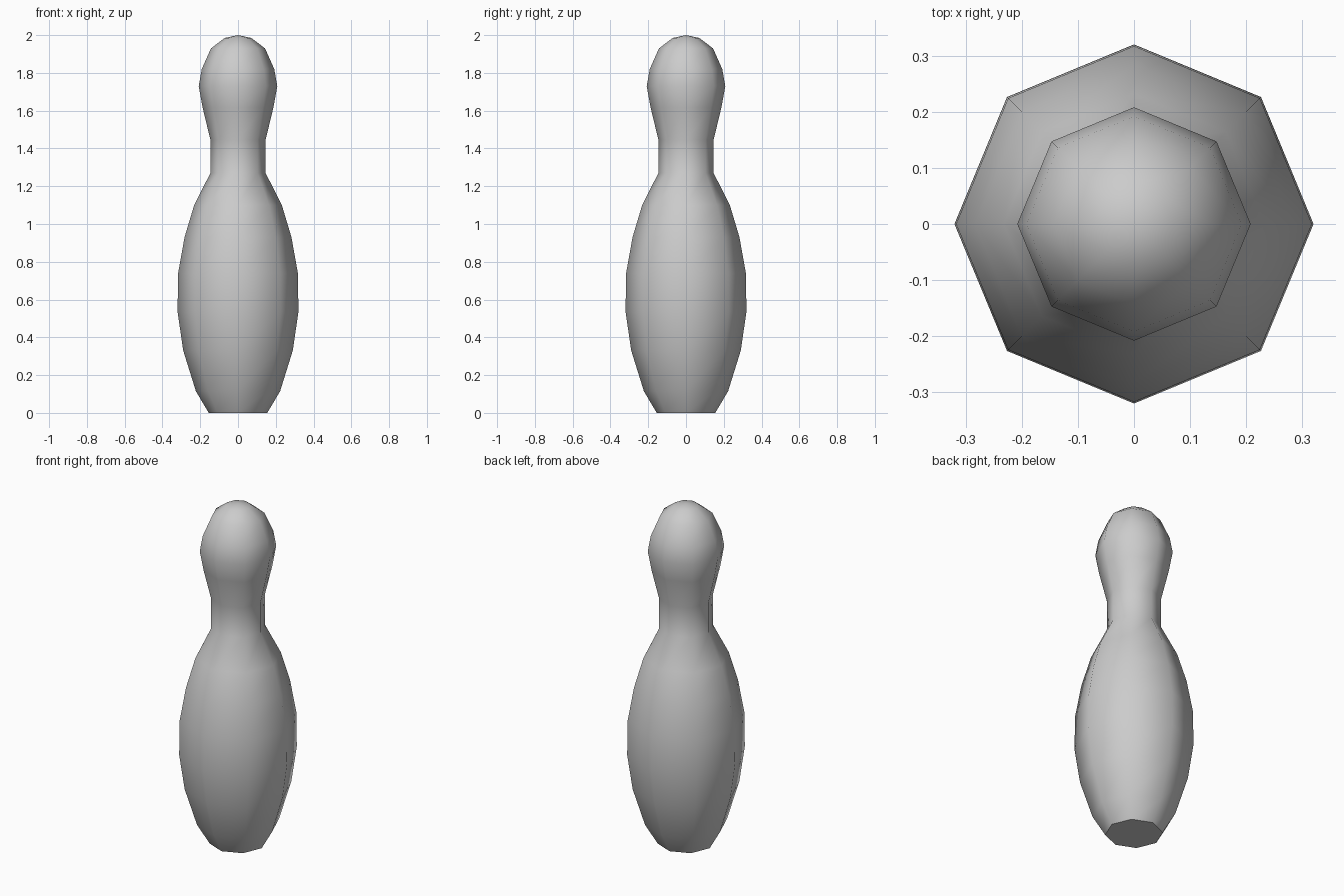
import bpy, bmesh, math

if "Cube" in bpy.data.objects:
    bpy.data.objects.remove(bpy.data.objects["Cube"])

# Side profile (radius, height), from base rim to just below the crown
profile = [(0.155, 0.0), (0.223, 0.115), (0.29, 0.33), (0.32, 0.535),
           (0.317, 0.74), (0.283, 0.93), (0.232, 1.10), (0.146, 1.27),
           (0.146, 1.445), (0.187, 1.615), (0.208, 1.73), (0.192, 1.82),
           (0.143, 1.93), (0.07, 1.985)]
SIDES = 8

bm = bmesh.new()
rings = []
for r, z in profile:
    rings.append([bm.verts.new((r * math.cos(2 * math.pi * i / SIDES),
                                r * math.sin(2 * math.pi * i / SIDES), z))
                  for i in range(SIDES)])

# Pin walls
for low, high in zip(rings, rings[1:]):
    for i in range(SIDES):
        j = (i + 1) % SIDES
        bm.faces.new((low[i], low[j], high[j], high[i]))

# Flat base and rounded crown
bm.faces.new(rings[0][::-1])
tip = bm.verts.new((0, 0, 2.0))
for i in range(SIDES):
    bm.faces.new((rings[-1][i], rings[-1][(i + 1) % SIDES], tip))

mesh = bpy.data.meshes.new("bowling_pin")
bm.to_mesh(mesh)
bm.free()
pin = bpy.data.objects.new("bowling_pin", mesh)
bpy.context.collection.objects.link(pin)

# Smooth body with a sharp base rim
bpy.context.view_layer.objects.active = pin
pin.select_set(True)
bpy.ops.object.shade_smooth_by_angle(angle=math.radians(50))
